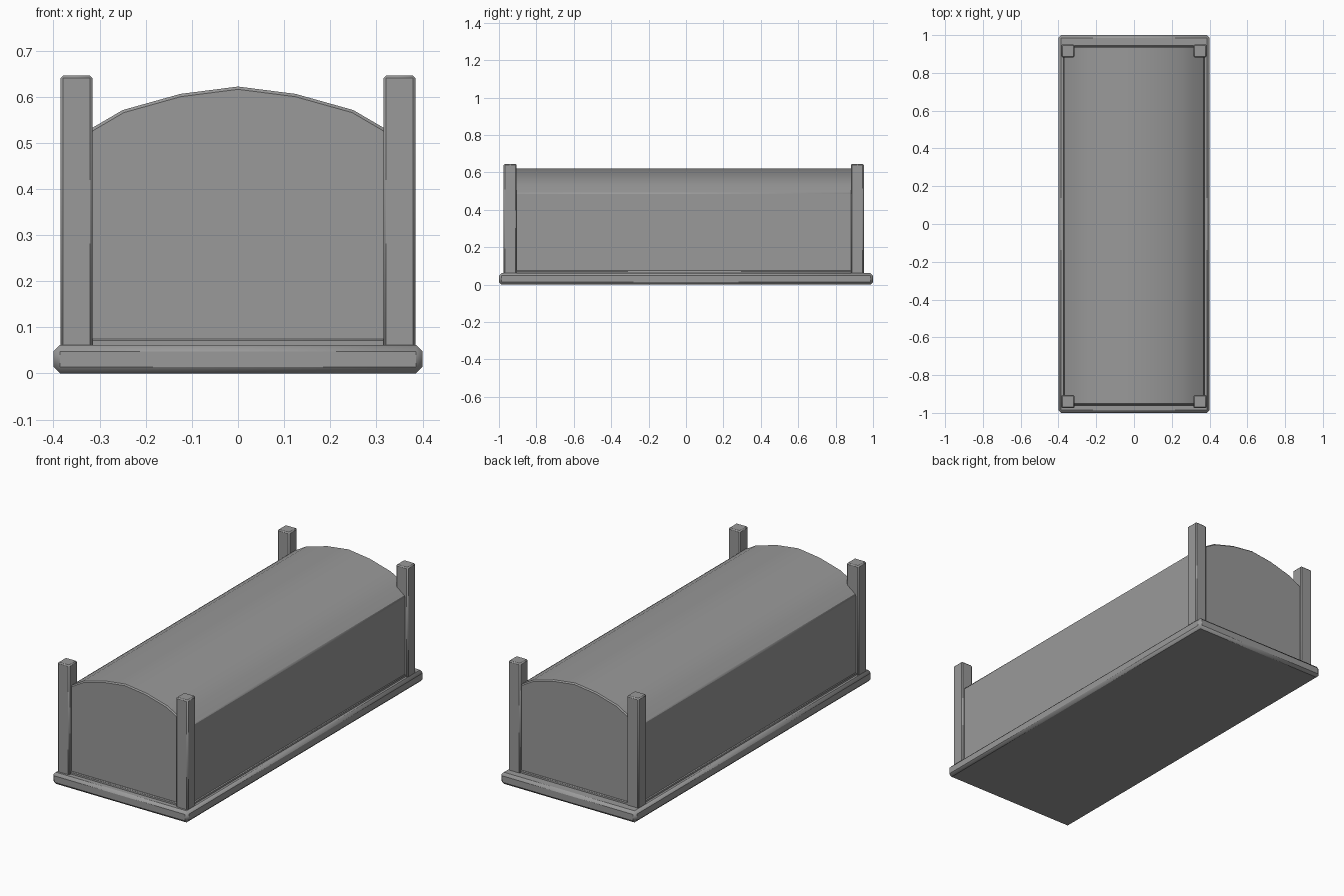
import bpy
import bmesh
from math import radians
from mathutils import Matrix, Vector

cube = bpy.data.objects.get("Cube")
if cube:
    bpy.data.objects.remove(cube, do_unlink=True)

# One plain grey for every part
grey = bpy.data.materials.new("plain grey")
grey.use_nodes = True
grey.diffuse_color = (0.32, 0.32, 0.32, 1)
grey.node_tree.nodes["Principled BSDF"].inputs["Base Color"].default_value = grey.diffuse_color


def add_part(name, bm, bevel, angle=30):
    bmesh.ops.recalc_face_normals(bm, faces=bm.faces)
    mesh = bpy.data.meshes.new(name)
    bm.to_mesh(mesh)
    bm.free()
    mesh.materials.append(grey)
    obj = bpy.data.objects.new(name, mesh)
    bpy.context.collection.objects.link(obj)
    mod = obj.modifiers.new("worn edges", "BEVEL")
    mod.width = bevel
    mod.segments = 1
    mod.limit_method = "ANGLE"
    mod.angle_limit = radians(40)
    bpy.ops.object.select_all(action="DESELECT")
    obj.select_set(True)
    bpy.context.view_layer.objects.active = obj
    bpy.ops.object.shade_smooth_by_angle(angle=radians(angle))
    return obj


def box(name, low, high, bevel):
    low, high = Vector(low), Vector(high)
    bm = bmesh.new()
    bmesh.ops.create_cube(bm, size=1, matrix=Matrix.Translation((low + high) / 2)
                          @ Matrix.Diagonal((*(high - low), 1)))
    return add_part(name, bm, bevel)


# Base slab with chamfered rim
box("base_slab", (-0.4, -1, 0.003), (0.4, 1, 0.065), 0.014)

# Low plinth where the chest meets the slab
box("plinth", (-0.374, -0.962, 0.05), (0.374, 0.946, 0.075), 0.004)

# Chest body with arched lid, extruded along its length
half = [(0.37, 0.06), (0.37, 0.49), (0.315, 0.533), (0.25, 0.571), (0.125, 0.606)]
profile = half + [(0, 0.622)] + [(-x, z) for x, z in reversed(half)]
bm = bmesh.new()
end = bm.faces.new([bm.verts.new((x, -0.955, z)) for x, z in profile])
ext = bmesh.ops.extrude_face_region(bm, geom=[end], use_keep_orig=True)
new_verts = [v for v in ext["geom"] if isinstance(v, bmesh.types.BMVert)]
bmesh.ops.translate(bm, verts=new_verts, vec=(0, 1.895, 0))
add_part("arched_chest", bm, 0.006)

# Four corner posts rising above the lid edges
for end_name, y0, y1 in (("front", -0.975, -0.905), ("back", 0.882, 0.951)):
    for side_name, x0, x1 in (("left", 0.315, 0.385), ("right", -0.385, -0.315)):
        box(f"{end_name}_{side_name}_post", (x0, y0, 0.055), (x1, y1, 0.646), 0.006)

# Stand exactly on the ground
bpy.data.objects["base_slab"].location.z = -0.003
